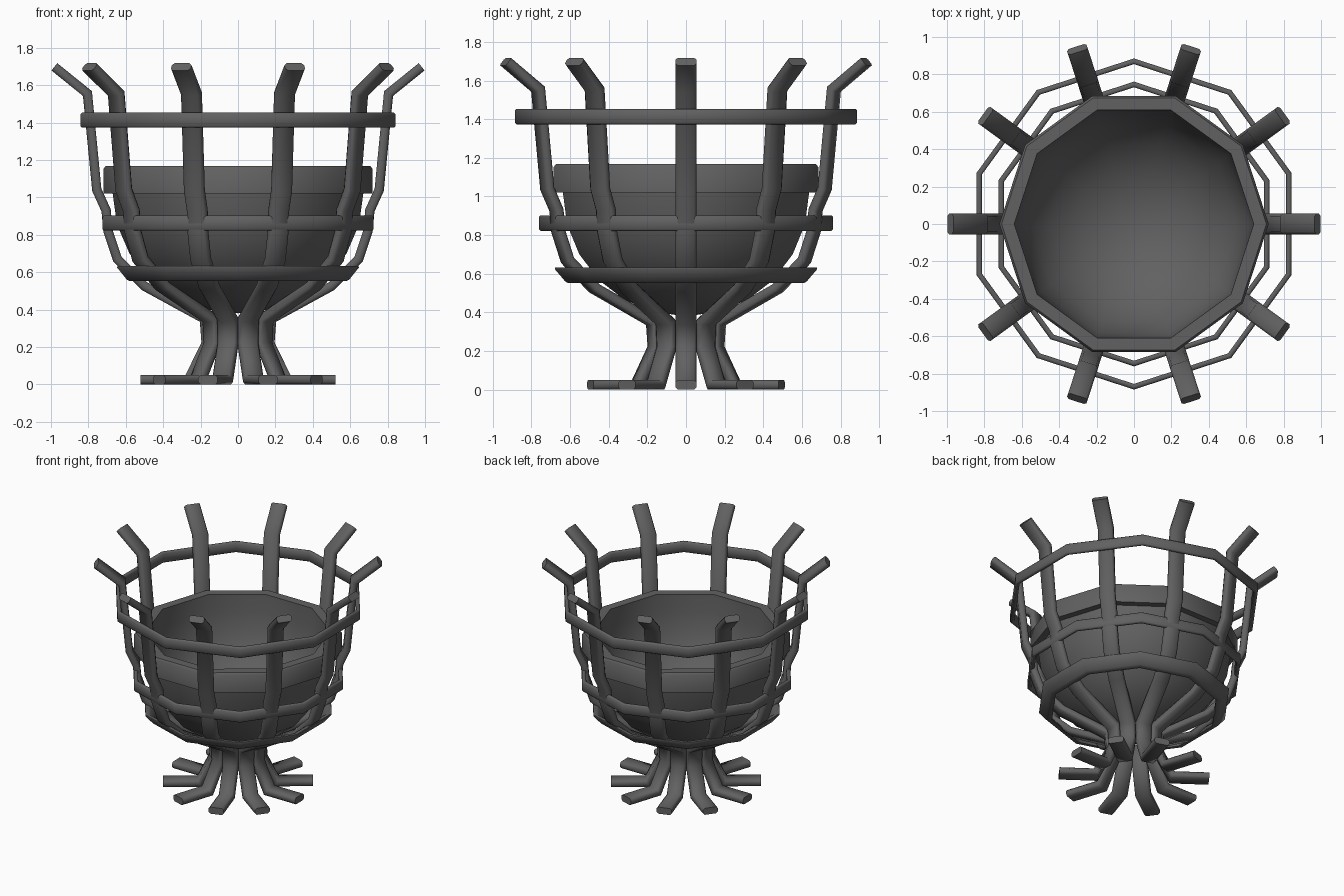
import bpy, bmesh, math
from mathutils import Vector

if "Cube" in bpy.data.objects:
    bpy.data.objects.remove(bpy.data.objects["Cube"])

N = 10  # bars and sides

iron = bpy.data.materials.new("dark_iron")
iron.diffuse_color = (0.12, 0.12, 0.12, 1)
iron.use_nodes = True
iron.node_tree.nodes["Principled BSDF"].inputs["Base Color"].default_value = iron.diffuse_color


def finish(name, bm, angle):
    bmesh.ops.recalc_face_normals(bm, faces=bm.faces[:])
    me = bpy.data.meshes.new(name)
    bm.to_mesh(me)
    bm.free()
    me.materials.append(iron)
    ob = bpy.data.objects.new(name, me)
    bpy.context.collection.objects.link(ob)
    bpy.ops.object.select_all(action='DESELECT')
    ob.select_set(True)
    bpy.context.view_layer.objects.active = ob
    bpy.ops.object.shade_smooth_by_angle(angle=math.radians(angle))
    return ob


def lathe(name, profile, offset, angle):
    """Turn a closed (radius, z) profile into a ten-sided solid."""
    bm = bmesh.new()
    rings = []
    for i in range(N):
        a = 2 * math.pi * i / N + offset
        rings.append([bm.verts.new((r * math.cos(a), r * math.sin(a), z)) for r, z in profile])
    m = len(profile)
    for i in range(N):
        p, q = rings[i], rings[(i + 1) % N]
        for j in range(m):
            k = (j + 1) % m
            bm.faces.new((p[j], q[j], q[k], p[k]))
    bmesh.ops.remove_doubles(bm, verts=bm.verts[:], dist=1e-4)
    return finish(name, bm, angle)


def section(w, t, c):
    """Flat-bar cross-section: w by t rectangle with corners cut by c."""
    a, b = w / 2, t / 2
    return [(a, -b + c), (a, b - c), (a - c, b), (c - a, b),
            (-a, b - c), (-a, c - b), (c - a, -b), (a - c, -b)]


def bar(name, path, angle):
    """Sweep the flat section along an (r, z) path, mitred at the bends."""
    bm = bmesh.new()
    pts = [Vector(p) for p in path]
    radial = Vector((math.cos(angle), math.sin(angle), 0))
    side = Vector((-math.sin(angle), math.cos(angle), 0))
    loops = []
    for i, p in enumerate(pts):
        d0 = (p - pts[i - 1]).normalized() if i else (pts[1] - p).normalized()
        d1 = (pts[i + 1] - p).normalized() if i < len(pts) - 1 else d0
        tan = (d0 + d1).normalized()
        nrm = Vector((-tan.y, tan.x)) / max(0.6, tan.dot(d0))
        loop = []
        for u, v in section(0.11, 0.05, 0.013):
            q = p + nrm * v
            loop.append(bm.verts.new(radial * q.x + side * u + Vector((0, 0, q.y))))
        loops.append(loop)
    for a, b in zip(loops, loops[1:]):
        for k in range(8):
            bm.faces.new((a[k], a[(k + 1) % 8], b[(k + 1) % 8], b[k]))
    bm.faces.new(loops[0])
    bm.faces.new(loops[-1])
    return finish(name, bm, 50)


# Fire bowl: rim band, rounded shell, hollow inside
steps = [math.radians(15 * k) for k in range(7)]
outer = [(0.67 * math.cos(a), 1.02 - 0.64 * math.sin(a)) for a in steps]
inner = [(0.635 * math.cos(a), 1.03 - 0.60 * math.sin(a)) for a in reversed(steps)]
rim = [(0.64, 1.167), (0.708, 1.167), (0.72, 1.152), (0.72, 1.02)]
lathe("fire_bowl", outer + inner + rim, 0, 50)

# Cage bars: splayed foot, pinched waist, basket side, flared tip
path = [(0.52, 0.025), (0.265, 0.025), (0.17, 0.22), (0.18, 0.35), (0.50, 0.525),
        (0.645, 0.67), (0.695, 0.82), (0.705, 0.93), (0.755, 1.04), (0.805, 1.555), (0.982, 1.698)]
for i in range(N):
    bar(f"cage_bar_{i + 1}", path, 2 * math.pi * i / N)


# Hoops, corners halfway between the bars; slant leans the hoop outward
def hoop(name, r, z, slant=0.0, t=0.03):
    lathe(name, [(r + u * slant + v, z + u) for u, v in section(0.08, t, 0.008)],
          math.pi / N, 50)


hoop("top_hoop", 0.870, 1.413)
hoop("middle_hoop", 0.746, 0.862)
hoop("lower_hoop", 0.632, 0.592, 0.85, 0.04)
